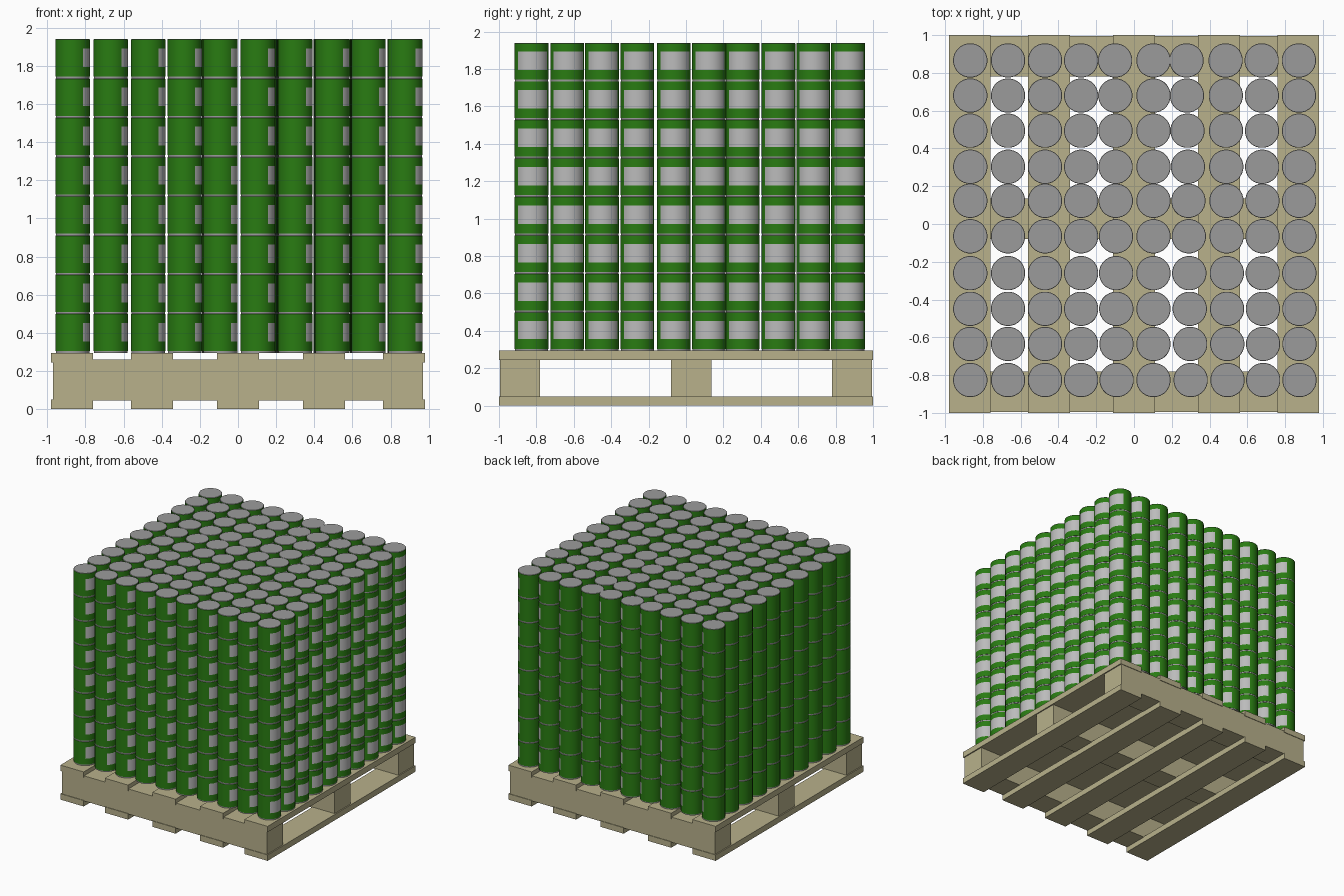
import bpy, bmesh, math

if "Cube" in bpy.data.objects:
    bpy.data.objects.remove(bpy.data.objects["Cube"])


def material(name, rgb):
    m = bpy.data.materials.new(name)
    m.diffuse_color = (*rgb, 1)
    m.use_nodes = True
    m.node_tree.nodes["Principled BSDF"].inputs["Base Color"].default_value = m.diffuse_color
    return m


WOOD = material("wood", (0.48, 0.44, 0.26))
METAL = material("metal", (0.33, 0.33, 0.33))
GREEN = material("green_wrap", (0.022, 0.2, 0.006))
LABEL = material("label", (0.5, 0.5, 0.5))


def add(name, mesh, loc=(0, 0, 0)):
    ob = bpy.data.objects.new(name, mesh)
    ob.location = loc
    bpy.context.collection.objects.link(ob)
    return ob


def box(name, x0, x1, y0, y1, z0, z1):
    bm = bmesh.new()
    bmesh.ops.create_cube(bm, size=1)
    bmesh.ops.scale(bm, vec=(x1 - x0, y1 - y0, z1 - z0), verts=bm.verts)
    me = bpy.data.meshes.new(name)
    bm.to_mesh(me)
    bm.free()
    me.materials.append(WOOD)
    return add(name, me, ((x0 + x1) / 2, (y0 + y1) / 2, (z0 + z1) / 2))


# Pallet: three deep stringers along x, five boards along y above and below
for y0, y1 in ((-0.995, -0.78), (-0.08, 0.135), (0.78, 0.995)):
    box("pallet_stringer", -0.97, 0.97, y0, y1, 0.045, 0.26)
for cx in (-0.87, -0.45, 0, 0.45, 0.87):
    box("pallet_bottom_board", cx - 0.11, cx + 0.11, -1, 1, 0, 0.05)
    box("pallet_top_board", cx - 0.11, cx + 0.11, -1, 1, 0.245, 0.295)

# Can: lathed profile with grey rims, green wrap and a label patch facing +x
H, N = 0.2056, 24
PROFILE = [(0, 0.089), (0.009, 0.089), (0.009, 0.091), (0.06, 0.091),
           (0.158, 0.091), (0.203, 0.091), (H, 0.089)]


def can_mesh():
    bm = bmesh.new()
    rings = []
    for z, r in PROFILE:
        ring = []
        for i in range(N):
            a = math.radians(-52.5) + 2 * math.pi * i / N
            ring.append(bm.verts.new((r * math.cos(a), r * math.sin(a), z)))
        rings.append(ring)
    for k in range(len(rings) - 1):
        for i in range(N):
            j = (i + 1) % N
            f = bm.faces.new((rings[k][i], rings[k][j],
                              rings[k + 1][j], rings[k + 1][i]))
            f.smooth = True
            f.material_index = 1 if 2 <= k <= 4 else 0
            if k == 3 and i < 8:
                f.material_index = 2
    bm.faces.new(rings[0][::-1])
    bm.faces.new(rings[-1])
    # Crisp edges on the rims
    for k in (0, 1, 2, 5, 6):
        for i in range(N):
            bm.edges.get((rings[k][i], rings[k][(i + 1) % N])).smooth = False
    me = bpy.data.meshes.new("can")
    bm.to_mesh(me)
    bm.free()
    for m in (METAL, GREEN, LABEL):
        me.materials.append(m)
    return me


# Stacks of eight cans in a slightly uneven ten by ten layout
CAN = can_mesh()
XS = [-0.867, -0.667, -0.471, -0.28, -0.1, 0.103, 0.278, 0.485, 0.676, 0.873]
DRIFT = [0, 0, 0, 0, 0.008, 0, 0.022, 0.01, 0.008, 0.003]
YS = [-0.826, -0.635, -0.449, -0.26, -0.065, 0.123, 0.303, 0.494, 0.68, 0.866]
for x, d in zip(XS, DRIFT):
    for j, y in enumerate(YS):
        ob = add("can_stack", CAN, (x + d * (1 - j / 9), y, 0.295))
        arr = ob.modifiers.new("layers", 'ARRAY')
        arr.count = 8
        arr.use_relative_offset = False
        arr.use_constant_offset = True
        arr.constant_offset_displace = (0, 0, H)
